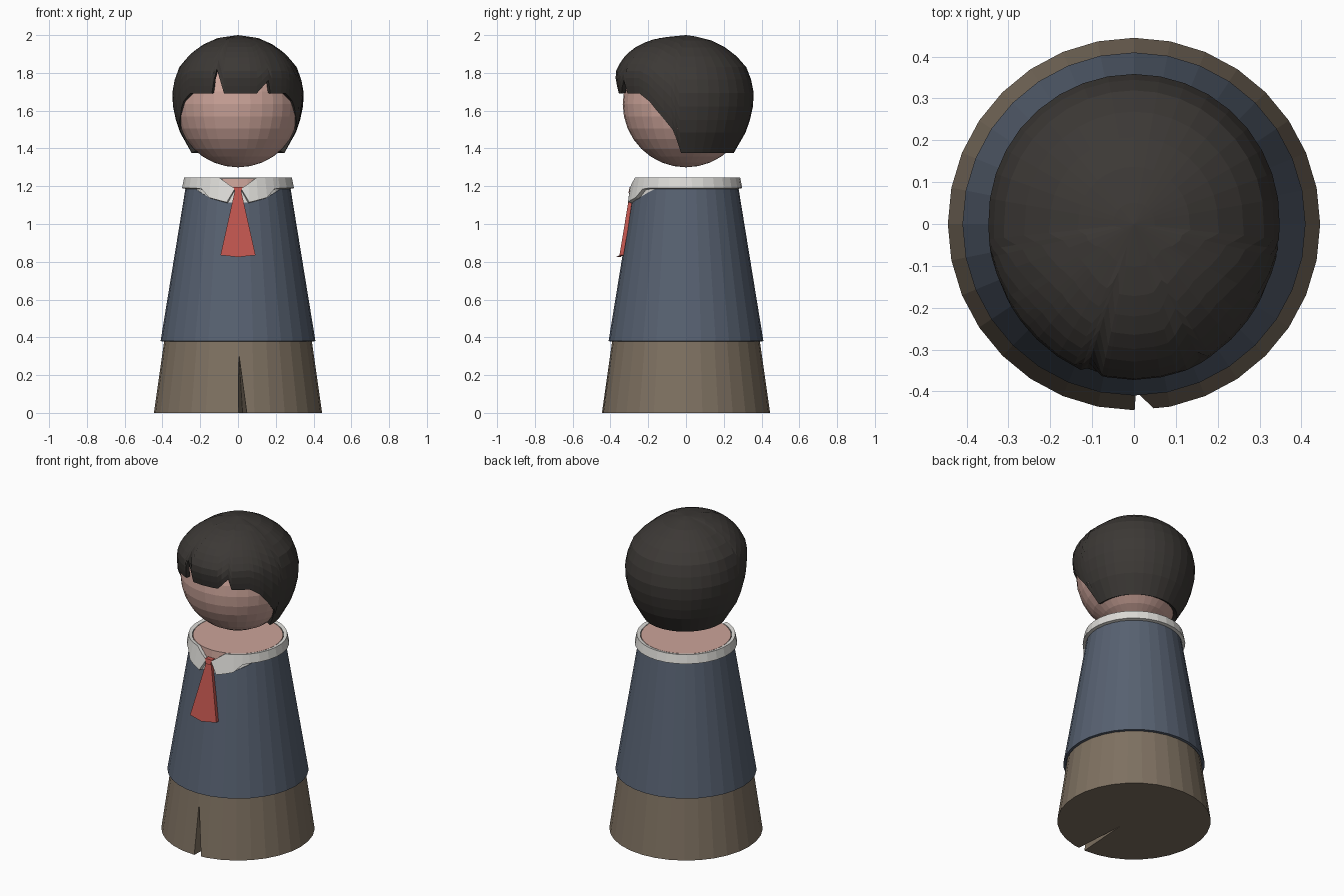
import bpy, bmesh
from math import sin, cos, acos, radians, pi

if "Cube" in bpy.data.objects:
    bpy.data.objects.remove(bpy.data.objects["Cube"])


def material(name, rgb):
    m = bpy.data.materials.new(name)
    m.diffuse_color = (*rgb, 1)
    m.use_nodes = True
    m.node_tree.nodes["Principled BSDF"].inputs["Base Color"].default_value = m.diffuse_color
    return m


SKIN = material("skin", (.60, .37, .32))
HAIR = material("dark_hair", (.045, .04, .036))
WOOL = material("blue_wool", (.095, .12, .165))
CLOTH = material("brown_cloth", (.21, .165, .12))
RED = material("red", (.52, .09, .075))
WHITE = material("white", (.72, .71, .68))


def interp(keys, v):
    if v <= keys[0][0]:
        return keys[0][1]
    for (a, p), (b, q) in zip(keys, keys[1:]):
        if v <= b:
            return p + (q - p) * (v - a) / (b - a)
    return keys[-1][1]


def make(name, verts, faces, mat, recalc=False):
    bm = bmesh.new()
    vs = [bm.verts.new(v) for v in verts]
    for f in faces:
        bm.faces.new([vs[i] for i in f])
    bmesh.ops.remove_doubles(bm, verts=bm.verts, dist=1e-5)
    if recalc:
        bmesh.ops.recalc_face_normals(bm, faces=bm.faces)
    me = bpy.data.meshes.new(name)
    bm.to_mesh(me)
    bm.free()
    ob = bpy.data.objects.new(name, me)
    bpy.context.collection.objects.link(ob)
    if mat:
        me.materials.append(mat)
    return ob


def shell(name, angles, column, mat, thick, closed=True):
    """Wrapped sheet: column(a) lists (radius, z) from top to bottom; a = degrees from the front."""
    verts, faces = [], []
    n = len(angles)
    for a in angles:
        col = column(a)
        verts += [(r * sin(radians(a)), -r * cos(radians(a)), z) for r, z in col]
    k = len(col)
    for i in range(n if closed else n - 1):
        p, q = i * k, (i + 1) % n * k
        faces += [(p + j, p + j + 1, q + j + 1, q + j) for j in range(k - 1)]
    ob = make(name, verts, faces, mat)
    s = ob.modifiers.new("thickness", 'SOLIDIFY')
    s.thickness, s.offset = thick, -1
    return ob


def frustum(name, r1, r2, z1, z2, mat):
    bpy.ops.mesh.primitive_cone_add(vertices=32, radius1=r1, radius2=r2, depth=z2 - z1,
                                    location=(0, 0, (z1 + z2) / 2))
    ob = bpy.context.object
    ob.name = name
    ob.data.materials.append(mat)
    return ob


# trousers with a wedge-shaped groove at the front
trousers = frustum("trousers", .445, .388, 0, .4, CLOTH)
cutter = make("groove_cutter", [(0, -.47, -.01), (.05, -.47, -.01), (.025, -.09, -.01), (.004, -.405, .32)],
              [(0, 1, 2), (0, 1, 3), (1, 2, 3), (2, 0, 3)], CLOTH, True)
cutter.hide_render = True
cutter.hide_set(True)
b = trousers.modifiers.new("groove", 'BOOLEAN')
b.operation, b.object, b.solver = 'DIFFERENCE', cutter, 'EXACT'
bpy.context.view_layer.objects.active = trousers
bpy.ops.object.modifier_apply(modifier="groove")
bpy.data.objects.remove(cutter)

# sweater with a neckline dipping at the front
neckline = [(0, 1.11), (12, 1.115), (34, 1.145), (56, 1.19)]


def sweater_col(a):
    zt = interp(neckline, abs(a))
    return [(.41 - (zt - .38) * .163, zt), (.41, .38)]


shell("sweater", [i * 11.25 for i in range(-16, 16)], sweater_col, WOOL, .015)

# white shirt and neck inside the sweater
frustum("shirt", .385, .274, .5, 1.19, WHITE)
frustum("neck", .275, .262, 1.1, 1.24, SKIN)

# collar, open at the front with two drooping flaps
collar_top = [(4, 1.19), (20, 1.245)]
collar_low = [(4, 1.18), (11, 1.115), (30, 1.14), (40, 1.185), (48, 1.19)]


def collar_col(a):
    zt, zb = interp(collar_top, a), interp(collar_low, a)
    if a > 180:
        zt, zb = interp(collar_top, 360 - a), interp(collar_low, 360 - a)
    return [(.287 + .2 * (1.245 - z), z) for z in (zt, zb)]


half = [4, 11, 20, 30, 40, 48] + [60 + 12 * i for i in range(10)]
shell("collar", half + [180] + [360 - a for a in reversed(half)], collar_col, WHITE, .022, False)


# tie: blade and knot
def slab(name, outline, thick):
    n = len(outline)
    verts = [(x, y, z) for x, y, z in outline] + [(x, y + thick, z) for x, y, z in outline]
    faces = [tuple(range(n)), tuple(range(2 * n - 1, n - 1, -1))]
    faces += [(i, i + n, (i + 1) % n + n, (i + 1) % n) for i in range(n)]
    return make(name, verts, faces, RED, True)


slab("tie_blade", [(-.018, -.297, 1.17), (.018, -.297, 1.17), (.093, -.352, .835),
                   (0, -.37, .825), (-.093, -.352, .835)], .022)
slab("tie_knot", [(-.024, -.298, 1.195), (.024, -.298, 1.195), (.016, -.305, 1.165), (-.016, -.305, 1.165)], .03)

# head
bpy.ops.mesh.primitive_uv_sphere_add(segments=32, ring_count=16, radius=.335, location=(0, 0, 1.635))
head = bpy.context.object
head.name = "head"
head.data.materials.append(SKIN)

# bobbed hair with a bulging, split fringe
side = [(1.375, .245), (1.5, .315), (1.6, .342), (1.68, .35), (1.75, .34), (1.83, .31),
        (1.9, .25), (1.95, .18), (1.985, .10), (2.0, 0)]
front = [(1.375, .245), (1.5, .32), (1.69, .355), (1.75, .37), (1.8, .376), (1.87, .34),
         (1.93, .28), (1.96, .22), (1.985, .15), (2.0, 0)]
hem = [(-84, 1.375), (-77, 1.5), (-56, 1.65), (-46, 1.69), (-23, 1.69), (-18, 1.82), (-12, 1.69),
       (16, 1.69), (26, 1.76), (29, 1.69), (46, 1.69), (56, 1.65), (77, 1.5), (84, 1.375)]


def hair_col(a):
    end = acos((interp(hem, a) - 1.65) / .35)
    c = cos(radians(a))
    w = max(0, c) ** 1.3
    col = []
    for j in range(13):
        z = 1.65 + .35 * cos(end * j / 12)
        r = interp(side, z) * (1 - w) + interp(front, z) * w
        col.append((r * (1 + .03 * max(0, -c)), z))
    return col


shell("hair", sorted(set(range(-180, 180, 10)) | {a for a, z in hem}), hair_col, HAIR, .025)
